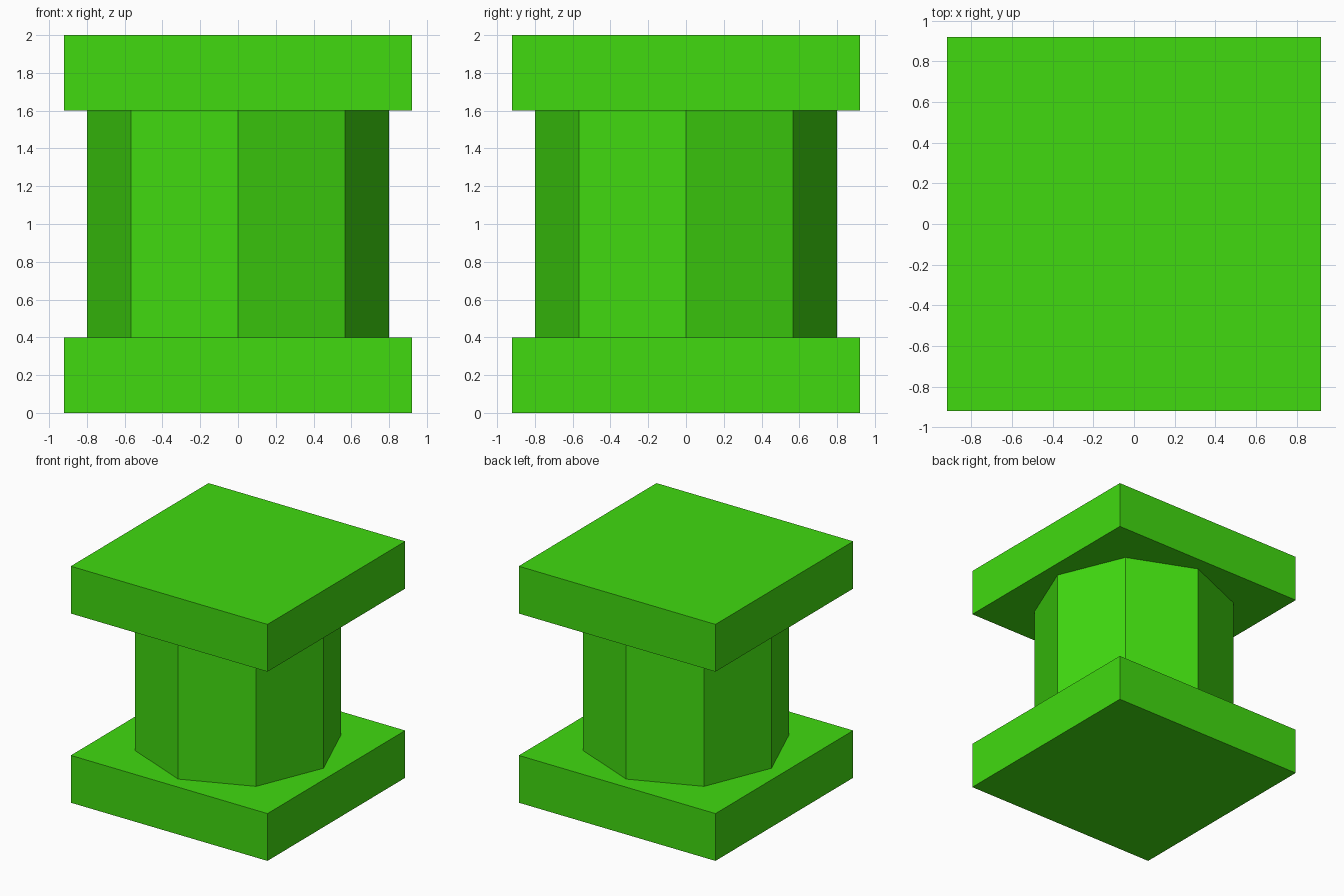
import bpy

cube = bpy.data.objects.get("Cube")
if cube:
    bpy.data.objects.remove(cube, do_unlink=True)

# Single bright green
green = bpy.data.materials.new("bright_green")
green.use_nodes = True
colour = (0.052, 0.70, 0.005, 1.0)
green.diffuse_color = colour
bsdf = next(n for n in green.node_tree.nodes if n.type == "BSDF_PRINCIPLED")
bsdf.inputs["Base Color"].default_value = colour

WIDTH = 1.84      # side of the square slabs
SLAB = 0.4        # slab thickness
HEIGHT = 2.0
RADIUS = 0.8      # corner radius of the octagonal shaft


def finish(name):
    obj = bpy.context.object
    obj.name = name
    obj.data.materials.append(green)
    return obj


def slab(name, z):
    bpy.ops.mesh.primitive_cube_add(size=1, location=(0, 0, z))
    obj = finish(name)
    obj.scale = (WIDTH, WIDTH, SLAB)
    bpy.ops.object.transform_apply(location=False, rotation=False, scale=True)


# Square base and cap
slab("base_slab", SLAB / 2)
slab("top_slab", HEIGHT - SLAB / 2)

# Octagonal shaft, corners on the axes, open ends hidden by the slabs
bpy.ops.mesh.primitive_cylinder_add(
    vertices=8, radius=RADIUS, depth=HEIGHT - 2 * SLAB,
    end_fill_type="NOTHING", location=(0, 0, HEIGHT / 2))
finish("octagonal_shaft")
